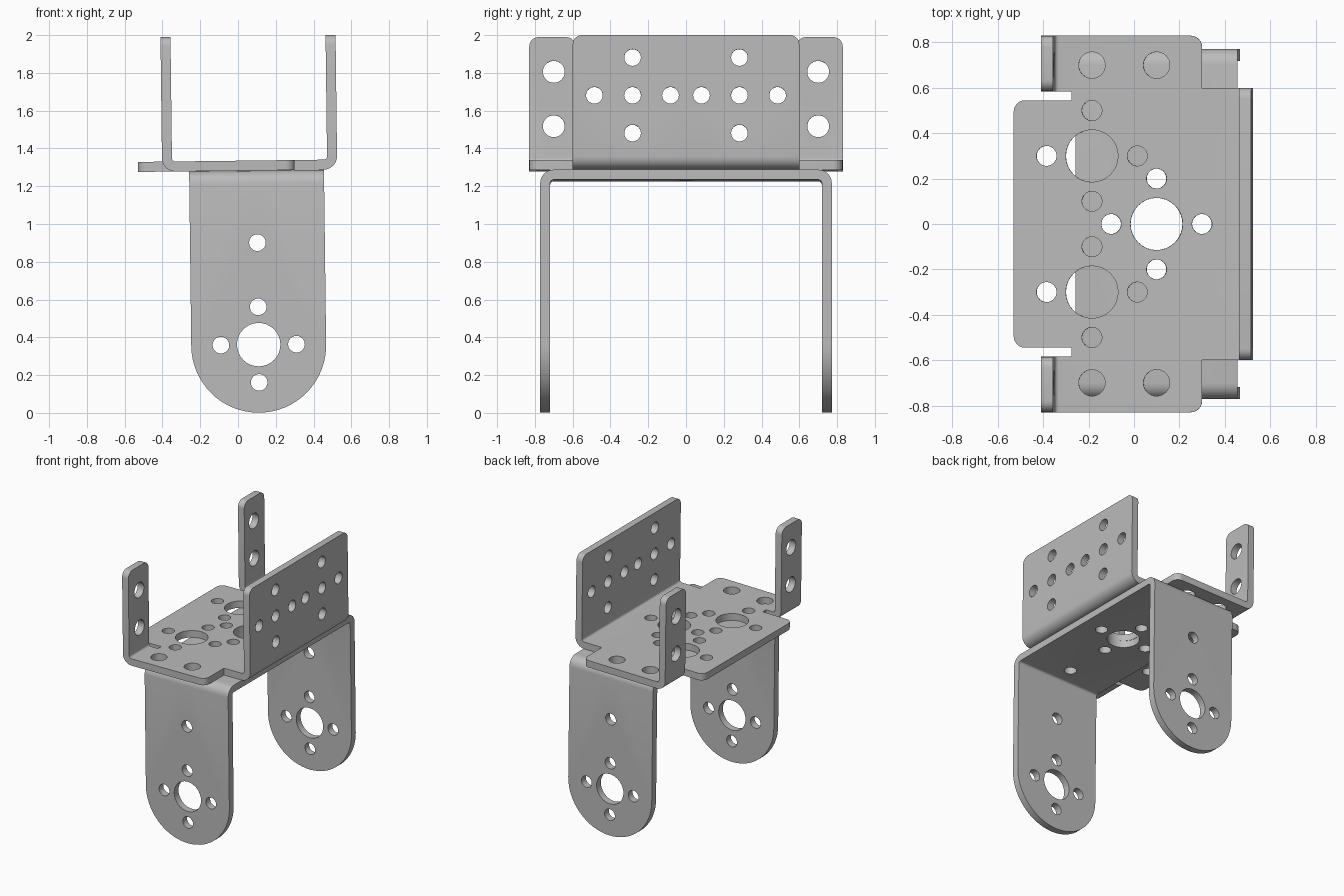
import bpy
import bmesh
from math import pi, sin, cos, radians
from mathutils import Vector, Matrix

cube = bpy.data.objects.get("Cube")
if cube:
    bpy.data.objects.remove(cube, do_unlink=True)

THICK = 0.053      # sheet thickness
BEND = 0.018       # inside bend radius
ARC = BEND * pi / 2
SEAM = 1.282       # height where the two brackets touch
MID = 0.098        # x of the lower bracket's centre line
TILT = (Matrix.Translation((0, 0, 1.3)) @ Matrix.Rotation(radians(-0.7), 4, 'Y')
        @ Matrix.Translation((0, 0, -1.3)))

steel = bpy.data.materials.new("grey_metal")
steel.use_nodes = True
steel.diffuse_color = (0.5, 0.5, 0.5, 1)
steel.node_tree.nodes["Principled BSDF"].inputs["Base Color"].default_value = (0.5, 0.5, 0.5, 1)


def unfold(height):
    """Flat length past the bend line that reaches this height once folded."""
    return height - THICK - BEND + ARC


def outline(corners, steps=6):
    """Polygon from (u, v, radius) square corners, rounding where radius > 0."""
    pts = []
    for i, (u, v, r) in enumerate(corners):
        p = Vector((u, v))
        if not r:
            pts.append(p)
            continue
        back = (Vector(corners[i - 1][:2]) - p).normalized()
        ahead = (Vector(corners[(i + 1) % len(corners)][:2]) - p).normalized()
        for k in range(steps + 1):
            a = pi / 2 * k / steps
            pts.append(p + r * (back + ahead - ahead * cos(a) - back * sin(a)))
    return pts


def circle(u, v, r, n=32):
    return [Vector((u + r * cos(2 * pi * k / n), v + r * sin(2 * pi * k / n))) for k in range(n)]


def fold(co, line, side):
    """Bend everything beyond the line upward by a right angle."""
    s = (co.x - line) * side
    if s <= 0:
        return
    a = min(s / BEND, pi / 2)
    rho = BEND + THICK - co.z
    co.x = line + side * rho * sin(a)
    co.z = THICK + BEND - rho * cos(a) + max(0, s - ARC)


def sheet_part(name, loops, folds, place):
    """Fill a flat pattern with holes, thicken it, fold it and place it."""
    bm = bmesh.new()
    for loop in loops:
        vs = [bm.verts.new((p.x, p.y, 0)) for p in loop]
        for i, vert in enumerate(vs):
            bm.edges.new((vs[i - 1], vert))
    bmesh.ops.triangle_fill(bm, use_beauty=True, edges=bm.edges[:], normal=(0, 0, 1))
    grown = bmesh.ops.extrude_face_region(bm, geom=bm.faces[:])["geom"]
    bmesh.ops.translate(bm, vec=(0, 0, THICK),
                        verts=[g for g in grown if isinstance(g, bmesh.types.BMVert)])
    # crease lines across each bend
    for line, side, _ in folds:
        for k in range(7):
            bmesh.ops.bisect_plane(bm, geom=bm.verts[:] + bm.edges[:] + bm.faces[:], dist=1e-6,
                                   plane_co=(line + side * ARC * k / 6, 0, 0), plane_no=(1, 0, 0))
    for line, side, beyond in folds:
        for vert in bm.verts:
            if abs(vert.co.y) > beyond:
                fold(vert.co, line, side)
    for vert in bm.verts:
        vert.co = TILT @ place(vert.co)
    bmesh.ops.recalc_face_normals(bm, faces=bm.faces[:])
    mesh = bpy.data.meshes.new(name)
    bm.to_mesh(mesh)
    bm.free()
    mesh.materials.append(steel)
    obj = bpy.data.objects.new(name, mesh)
    bpy.context.collection.objects.link(obj)
    bpy.ops.object.select_all(action='DESELECT')
    obj.select_set(True)
    bpy.context.view_layer.objects.active = obj
    bpy.ops.object.shade_smooth_by_angle(angle=radians(30))
    return obj


SMALL, MEDIUM, LARGE = 0.044, 0.058, 0.115


def hub(u, v):
    """Large hole ringed by four small ones."""
    ring = [(0.2, 0), (-0.2, 0), (0, 0.2), (0, -0.2)]
    return [circle(u, v, LARGE)] + [circle(u + a, v + b, SMALL) for a, b in ring]


# Upper bracket: deck with a tongue, two rear tabs and one wide wall
WALL_LINE = 0.525 - BEND - THICK
TAB_LINE = -0.402 + BEND + THICK
wall_end = WALL_LINE + unfold(0.712)
tab_end = TAB_LINE - unfold(0.712)
half = [(-0.53, 0.545, 0.05), (-0.275, 0.545, 0), (-0.275, 0.585, 0), (tab_end, 0.585, 0.05),
        (tab_end, 0.83, 0.05), (0.3, 0.83, 0.05), (0.3, 0.6, 0), (wall_end, 0.6, 0.05)]
upper = [outline(half + [(u, -v, r) for u, v, r in reversed(half)])] + hub(0.1, 0)
wall_row = WALL_LINE + unfold(1.675 - SEAM)
for s in (-1, 1):
    # deck holes
    upper += [circle(-0.185, s * 0.3, LARGE), circle(-0.185, s * 0.7, MEDIUM), circle(0.1, s * 0.7, MEDIUM)]
    upper += [circle(u, s * v, SMALL) for u, v in
              [(-0.385, 0.3), (0.015, 0.3), (-0.185, 0.1), (-0.185, 0.5)]]
    # wall holes
    upper += [circle(wall_row + u, s * v, SMALL) for u, v in
              [(0, 0.082), (0, 0.283), (0, 0.485), (0.2, 0.283), (-0.2, 0.283)]]
    # tab holes
    upper += [circle(TAB_LINE - unfold(z - SEAM), s * 0.7, MEDIUM) for z in (1.81, 1.522)]
sheet_part("upper_bracket", upper, [(WALL_LINE, 1, -1), (TAB_LINE, -1, 0.56)],
           lambda c: Vector((c.x, c.y, SEAM + c.z)))

# Lower bracket: U-shaped strip with round-ended legs
LEG_LINE = 0.772 - BEND - THICK
leg_end = LEG_LINE + unfold(SEAM)
w = 0.357
lower = [outline([(s * leg_end, s * t * w, w - 0.001) for s, t in ((1, -1), (1, 1), (-1, -1), (-1, 1))], 16)]
lower += hub(0, 0)
for s in (-1, 1):
    lower += hub(s * (LEG_LINE + unfold(SEAM - 0.36)), 0)
    lower += [circle(s * (LEG_LINE + unfold(SEAM - 0.9)), 0, SMALL), circle(s * 0.58, 0, SMALL)]
sheet_part("lower_bracket", lower, [(LEG_LINE, 1, -1), (-LEG_LINE, -1, -1)],
           lambda c: Vector((MID + c.y, c.x, SEAM - c.z)))
